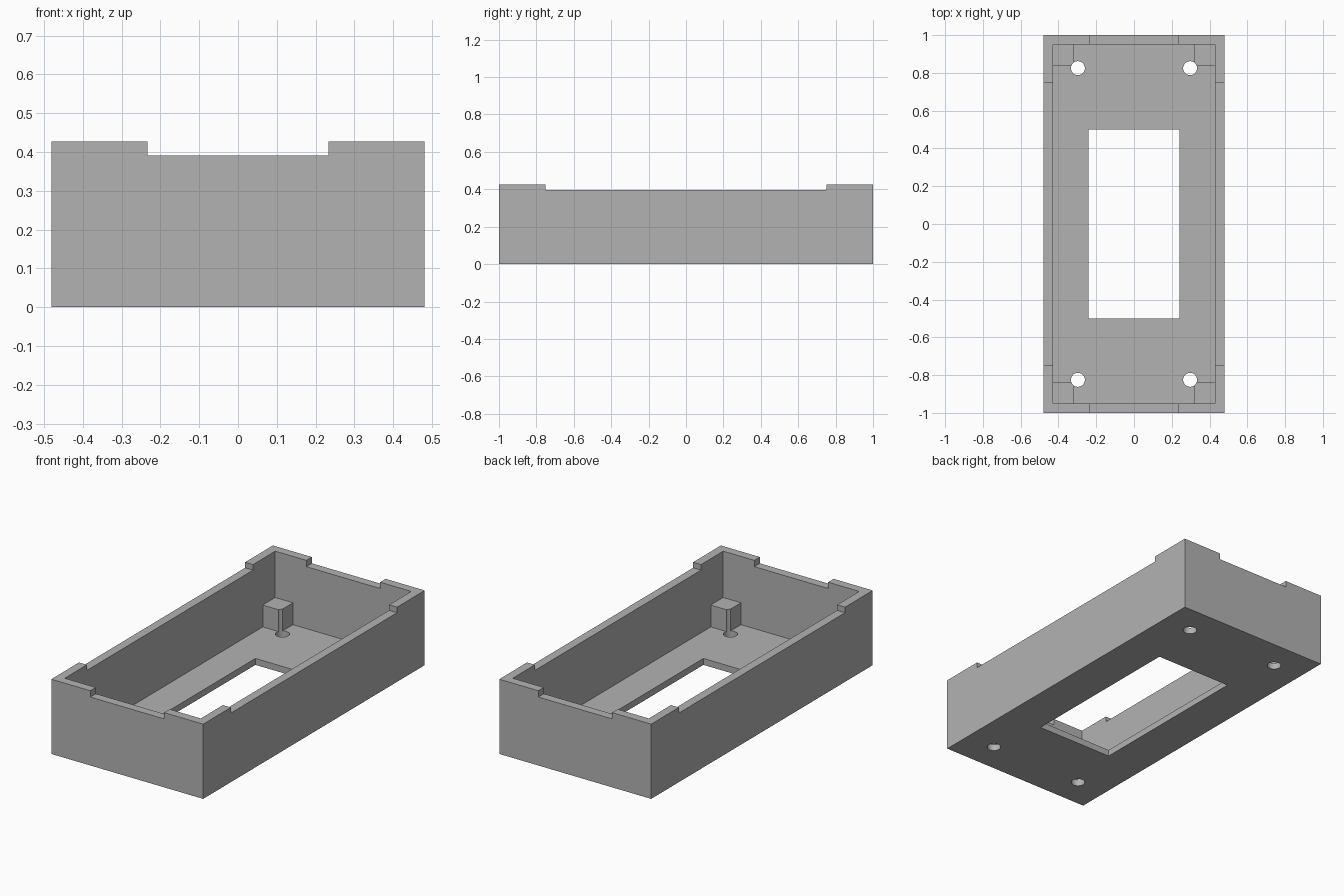
import bpy
import bmesh
from mathutils import Matrix, Vector

default = bpy.data.objects.get("Cube")
if default:
    bpy.data.objects.remove(default, do_unlink=True)

# Overall sizes
HALF_X, HALF_Y, HEIGHT = 0.48, 1.0, 0.427
WALL, FLOOR = 0.05, 0.037
IN_X, IN_Y = HALF_X - WALL, HALF_Y - WALL
POST, POST_TOP = 0.112, 0.162
CORNERS = [("left_back", 1, 1), ("left_front", 1, -1),
           ("right_back", -1, 1), ("right_front", -1, -1)]

grey = bpy.data.materials.new("plain grey")
grey.use_nodes = True
colour = (0.45, 0.45, 0.45, 1)
grey.diffuse_color = colour
grey.node_tree.nodes["Principled BSDF"].inputs["Base Color"].default_value = colour


def make_object(name, bm):
    mesh = bpy.data.meshes.new(name)
    bm.to_mesh(mesh)
    bm.free()
    mesh.materials.append(grey)
    obj = bpy.data.objects.new(name, mesh)
    bpy.context.collection.objects.link(obj)
    return obj


def box(name, low, high):
    low, high = Vector(low), Vector(high)
    bm = bmesh.new()
    matrix = Matrix.Translation((low + high) / 2) @ Matrix.Diagonal((*(high - low), 1))
    bmesh.ops.create_cube(bm, size=1, matrix=matrix)
    return make_object(name, bm)


def drill(name, x, y):
    bm = bmesh.new()
    bmesh.ops.create_cone(bm, cap_ends=True, segments=32, radius1=0.037,
                          radius2=0.037, depth=1, matrix=Matrix.Translation((x, y, 0)))
    return make_object(name, bm)


def cut(obj, cutter):
    mod = obj.modifiers.new(cutter.name, 'BOOLEAN')
    mod.operation = 'DIFFERENCE'
    mod.solver = 'EXACT'
    mod.object = cutter
    cutter.hide_render = True
    cutter.hide_set(True)


# Tray body, hollowed out with a window in its floor
tray = box("tray", (-HALF_X, -HALF_Y, 0), (HALF_X, HALF_Y, HEIGHT))
cutters = [
    box("cavity_cutter", (-IN_X, -IN_Y, FLOOR), (IN_X, IN_Y, 1)),
    box("window_cutter", (-0.24, -0.5, -0.2), (0.24, 0.5, 0.2)),
    # Shallow rim notches across the end walls and the side walls
    box("end_notch_cutter", (-0.233, -1.2, 0.391), (0.233, 1.2, 0.8)),
    box("side_notch_cutter", (-0.7, -0.75, 0.395), (0.7, 0.75, 0.9)),
]

# Corner support posts, each nicked by the screw hole beside it
for corner, sx, sy in CORNERS:
    hole = drill(corner + "_hole_cutter", sx * 0.297, sy * 0.825)
    xs = sorted((sx * (IN_X - POST), sx * (IN_X + 0.01)))
    ys = sorted((sy * (IN_Y - POST), sy * (IN_Y + 0.01)))
    post = box(corner + "_post", (xs[0], ys[0], FLOOR - 0.01), (xs[1], ys[1], POST_TOP))
    cut(post, hole)
    cutters.append(hole)

for cutter in cutters:
    cut(tray, cutter)

# Bake the cuts and drop the cutters
bpy.context.view_layer.update()
depsgraph = bpy.context.evaluated_depsgraph_get()
cut_objects = [o for o in bpy.context.scene.objects if o.modifiers]
baked = [(o, bpy.data.meshes.new_from_object(o.evaluated_get(depsgraph)))
         for o in cut_objects]
for obj, mesh in baked:
    obj.modifiers.clear()
    obj.data = mesh
for cutter in cutters:
    bpy.data.objects.remove(cutter, do_unlink=True)

# Smooth only the round hole walls, keeping all edges crisp
bpy.ops.object.select_all(action='DESELECT')
for obj, mesh in baked:
    obj.select_set(True)
bpy.context.view_layer.objects.active = tray
bpy.ops.object.shade_smooth_by_angle()
